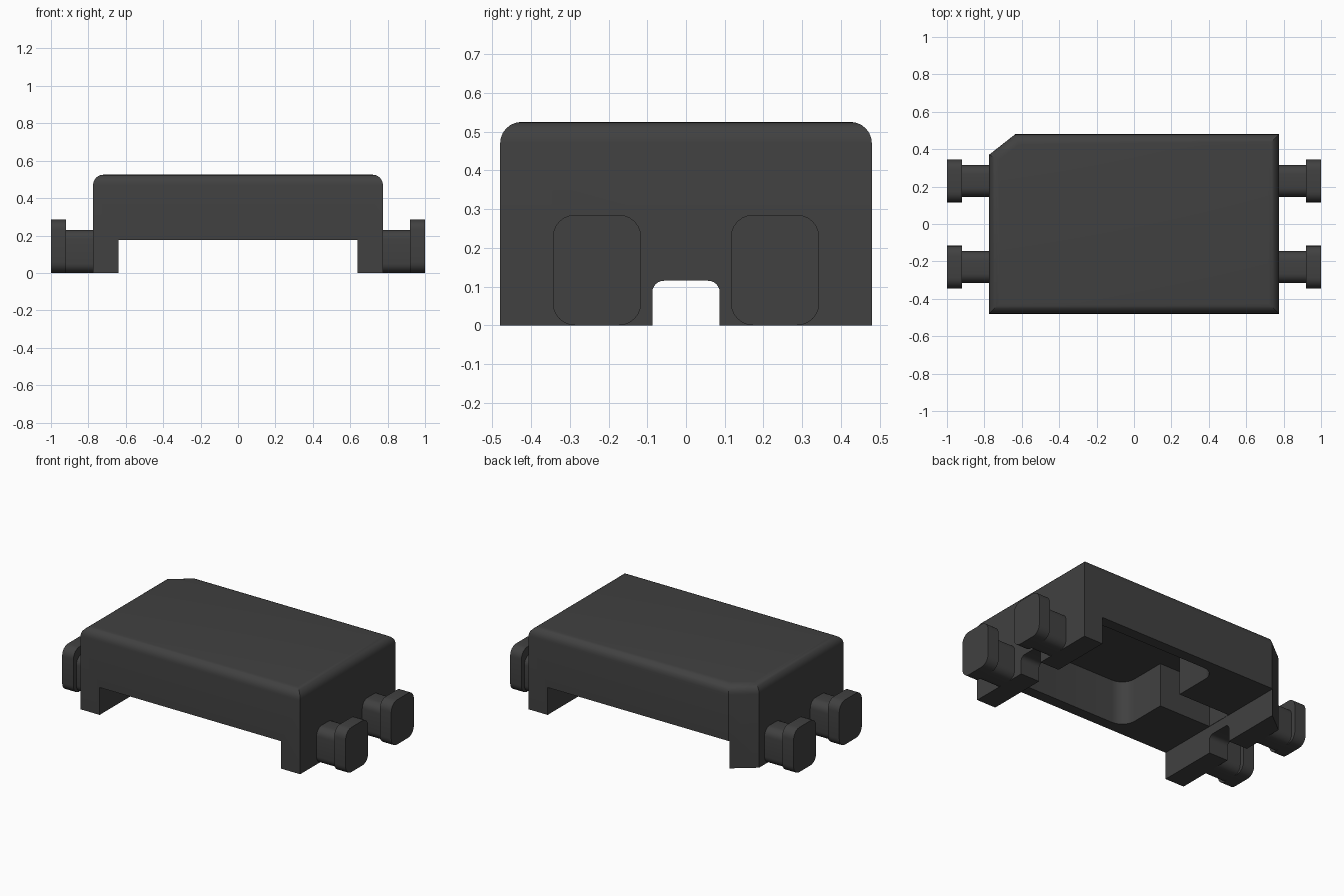
import bpy, bmesh, math
from mathutils import Vector

cube = bpy.data.objects.get("Cube")
if cube:
    bpy.data.objects.remove(cube, do_unlink=True)

# Single dark plastic colour
plastic = bpy.data.materials.new("charcoal_plastic")
plastic.use_nodes = True
colour = (0.052, 0.052, 0.052, 1)
plastic.diffuse_color = colour
plastic.node_tree.nodes["Principled BSDF"].inputs["Base Color"].default_value = colour


def prism(name, outline, axis, start, end, top_bevel=0):
    """Extrude a closed 2D outline along x or z, optionally rounding the end rim."""
    place = {"x": lambda a, b, t: (t, a, b), "z": lambda a, b, t: (a, b, t)}[axis]
    bm = bmesh.new()
    base = bm.faces.new([bm.verts.new(place(a, b, start)) for a, b in outline])
    made = bmesh.ops.extrude_face_region(bm, geom=[base])["geom"]
    moved = [g for g in made if isinstance(g, bmesh.types.BMVert)]
    bmesh.ops.translate(bm, verts=moved, vec=Vector(place(0, 0, end - start)))
    if top_bevel:
        rim = [g for g in made if isinstance(g, bmesh.types.BMEdge)]
        bmesh.ops.bevel(bm, geom=rim, offset=top_bevel, segments=6, profile=0.5,
                        affect='EDGES')
    bmesh.ops.recalc_face_normals(bm, faces=bm.faces)
    mesh = bpy.data.meshes.new(name)
    bm.to_mesh(mesh)
    bm.free()
    mesh.materials.append(plastic)
    obj = bpy.data.objects.new(name, mesh)
    bpy.context.collection.objects.link(obj)
    return obj


def round_rect(a0, a1, b0, b1, radius, steps=6):
    """Counter-clockwise rectangle outline with rounded corners."""
    if not radius:
        return [(a0, b0), (a1, b0), (a1, b1), (a0, b1)]
    corners = [(a1, b1), (a0, b1), (a0, b0), (a1, b0)]
    points = []
    for quarter, (a, b) in enumerate(corners):
        ca = a - math.copysign(radius, a - (a0 + a1) / 2)
        cb = b - math.copysign(radius, b - (b0 + b1) / 2)
        for i in range(steps + 1):
            t = (quarter + i / steps) * math.pi / 2
            points.append((ca + radius * math.cos(t), cb + radius * math.sin(t)))
    return points


def activate(obj):
    bpy.ops.object.select_all(action='DESELECT')
    obj.select_set(True)
    bpy.context.view_layer.objects.active = obj


def carve(target, cutter):
    mod = target.modifiers.new(cutter.name, 'BOOLEAN')
    mod.operation, mod.solver, mod.object = 'DIFFERENCE', 'EXACT', cutter
    cutter.hide_render = True
    activate(target)
    bpy.ops.object.modifier_apply(modifier=mod.name)
    bpy.data.objects.remove(cutter, do_unlink=True)


# Housing: block with one clipped corner and a rounded top rim
body = prism("housing", [(-0.775, -0.48), (0.775, -0.48), (0.775, 0.48),
                         (-0.635, 0.48), (-0.775, 0.37)], "z", 0, 0.525, 0.055)

# Gap between the end feet, arched slot through the feet, hollow underside
carve(body, prism("foot_gap", round_rect(-0.64, 0.64, -0.6, 0.6, 0), "z", -0.1, 0.175))
carve(body, prism("foot_slot", round_rect(-0.087, 0.087, -0.1, 0.115, 0.03), "x", -1, 1))
carve(body, prism("hollow", round_rect(-0.27, 0.638, -0.41, 0.41, 0.09), "z", 0.1, 0.455))
carve(body, prism("channel", round_rect(-0.638, 0, -0.086, 0.086, 0), "z", 0.1, 0.455))
parts = [body]

# Four side studs, each a post with a wider rounded cap
for side, side_name in ((1, "left"), (-1, "right")):
    for y, end_name in ((-0.23, "front"), (0.23, "back")):
        label = f"{end_name}_{side_name}"
        parts.append(prism(f"{label}_post", round_rect(y - 0.085, y + 0.085, 0, 0.23, 0.05),
                           "x", side * 0.76, side * 0.925))
        parts.append(prism(f"{label}_cap", round_rect(y - 0.114, y + 0.114, 0, 0.285, 0.057),
                           "x", side * 0.92, side))

for part in parts:
    activate(part)
    bpy.ops.object.shade_smooth_by_angle(angle=math.radians(30))
